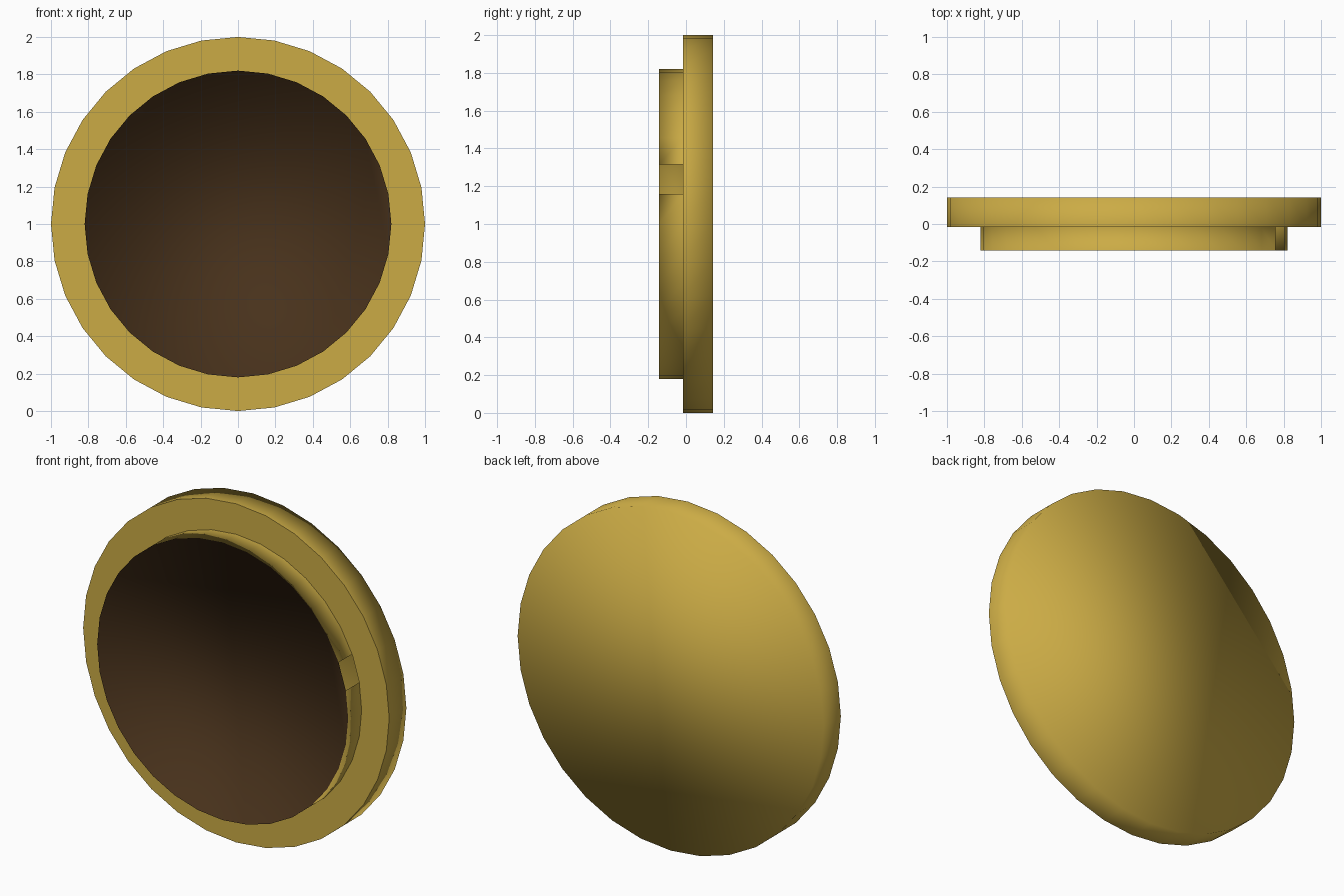
import bpy, bmesh
from math import sin, cos, tau

if "Cube" in bpy.data.objects:
    bpy.data.objects.remove(bpy.data.objects["Cube"])

SIDES = 32


def material(name, color):
    m = bpy.data.materials.new(name)
    m.diffuse_color = color
    m.use_nodes = True
    m.node_tree.nodes["Principled BSDF"].inputs["Base Color"].default_value = m.diffuse_color
    return m


gold = material("gold", (0.60, 0.41, 0.06, 1))
dark = material("dark_brown", (0.064, 0.031, 0.011, 1))


def ring(bm, r, y):
    return [bm.verts.new((r * cos(tau * i / SIDES), y, 1 + r * sin(tau * i / SIDES)))
            for i in range(SIDES)]


def band(bm, a, b, smooth=True, skip=()):
    for i in range(SIDES):
        if i not in skip:
            j = (i + 1) % SIDES
            bm.faces.new((a[i], a[j], b[j], b[i])).smooth = smooth


def finish(bm, name, mats):
    me = bpy.data.meshes.new(name)
    bm.to_mesh(me)
    bm.free()
    for m in mats:
        me.materials.append(m)
    bpy.context.collection.objects.link(bpy.data.objects.new(name, me))


# Back disc: flat front rim, outer wall, softly shaded back cap
bm = bmesh.new()
inner, front, back = ring(bm, 0.82, -0.017), ring(bm, 1, -0.017), ring(bm, 1, 0.143)
band(bm, inner, front, smooth=False)
band(bm, front, back)
bm.faces.new(back[::-1]).smooth = True
finish(bm, "back_disc", [gold])

# Raised front pad: gold wall with one open slot on the right, dark face
bm = bmesh.new()
face, base = ring(bm, 0.82, -0.143), ring(bm, 0.82, -0.017)
band(bm, face, base, skip=(1,))
cap = bm.faces.new(face)
cap.smooth = True
cap.material_index = 1
bm.normal_update()
if cap.normal.y > 0:
    bmesh.ops.reverse_faces(bm, faces=bm.faces[:])
finish(bm, "front_pad", [gold, dark])

# Outward normals on the back disc
me = bpy.data.objects["back_disc"].data
bm = bmesh.new()
bm.from_mesh(me)
bm.normal_update()
for f in bm.faces:
    c = f.calc_center_median()
    c.z -= 1
    if f.normal.y < -0.9 or f.normal.y > 0.9:
        flip = f.normal.y * (1 if c.y > 0.1 else -1) < 0
    else:
        flip = f.normal.x * c.x + f.normal.z * c.z < 0
    if flip:
        f.normal_flip()
bm.to_mesh(me)
bm.free()
